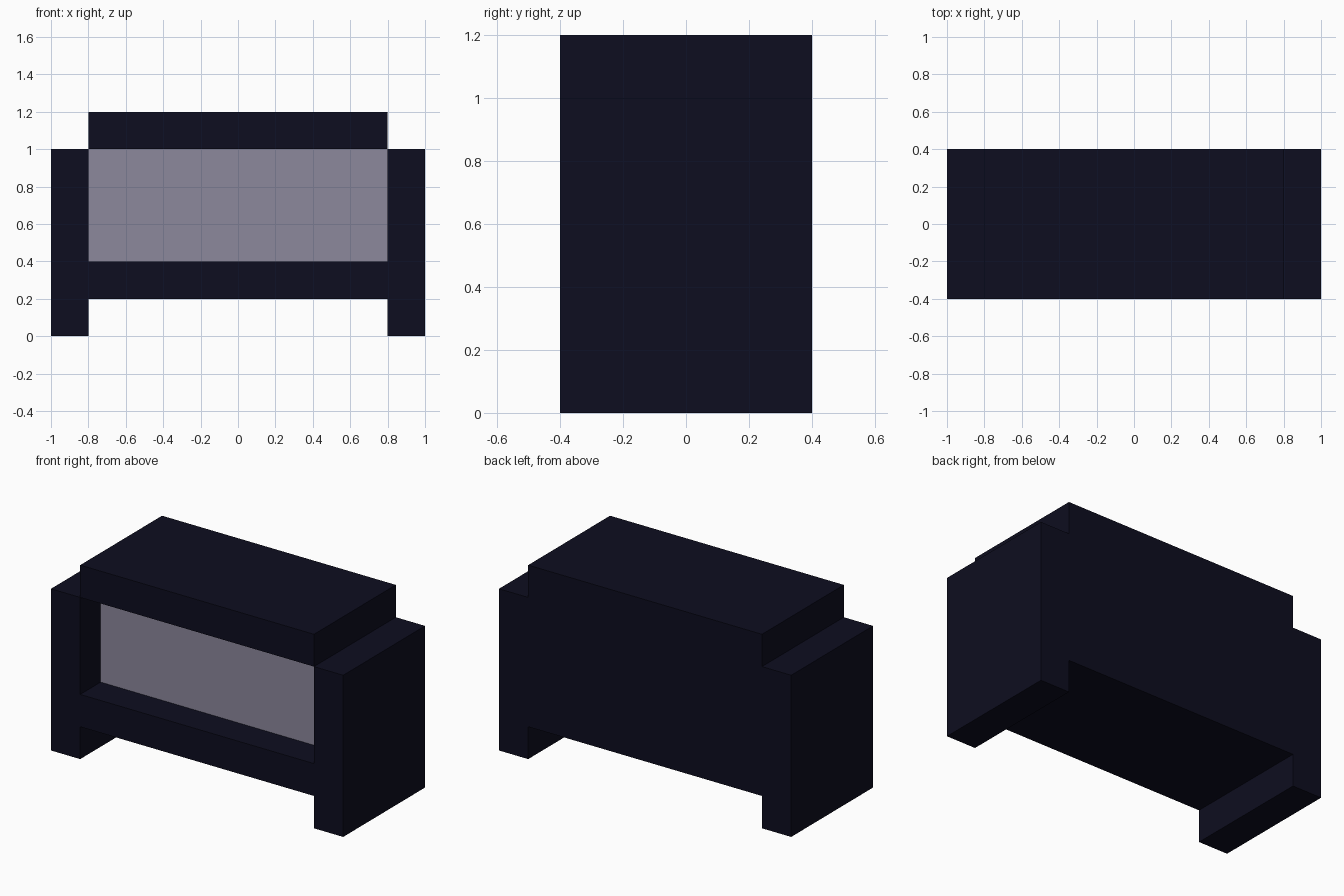
import bpy
import bmesh
from mathutils import Matrix

if "Cube" in bpy.data.objects:
    bpy.data.objects.remove(bpy.data.objects["Cube"])


def material(name, rgb):
    m = bpy.data.materials.new(name)
    m.diffuse_color = (*rgb, 1.0)
    m.use_nodes = True
    m.node_tree.nodes["Principled BSDF"].inputs["Base Color"].default_value = m.diffuse_color
    return m


dark = material("dark navy", (0.004, 0.004, 0.014))
grey = material("lilac grey", (0.262, 0.246, 0.335))


def box(name, lo, hi, *mats):
    """Axis-aligned box spanning the corners lo and hi."""
    mid = [(a + b) / 2 for a, b in zip(lo, hi)]
    size = [b - a for a, b in zip(lo, hi)]
    bm = bmesh.new()
    bmesh.ops.create_cube(bm, size=1.0, matrix=Matrix.LocRotScale(mid, None, size))
    mesh = bpy.data.meshes.new(name)
    bm.to_mesh(mesh)
    bm.free()
    for m in mats:
        mesh.materials.append(m)
    ob = bpy.data.objects.new(name, mesh)
    bpy.context.collection.objects.link(ob)
    return ob


# Side panels, which also form the feet
side = box("side_panels", (0.8, -0.4, 0.0), (1.0, 0.4, 1.0), dark)
side.modifiers.new("Mirror", 'MIRROR')

# Raised top and floating base between the sides
box("top_block", (-0.8, -0.4, 1.0), (0.8, 0.4, 1.2), dark)
box("base_block", (-0.8, -0.4, 0.2), (0.8, 0.4, 0.4), dark)

# Body set back from the front, with a light front face as the screen
body = box("screen_body", (-0.8, -0.2, 0.4), (0.8, 0.4, 1.0), dark, grey)
for face in body.data.polygons:
    if face.normal.y < -0.9:
        face.material_index = 1
